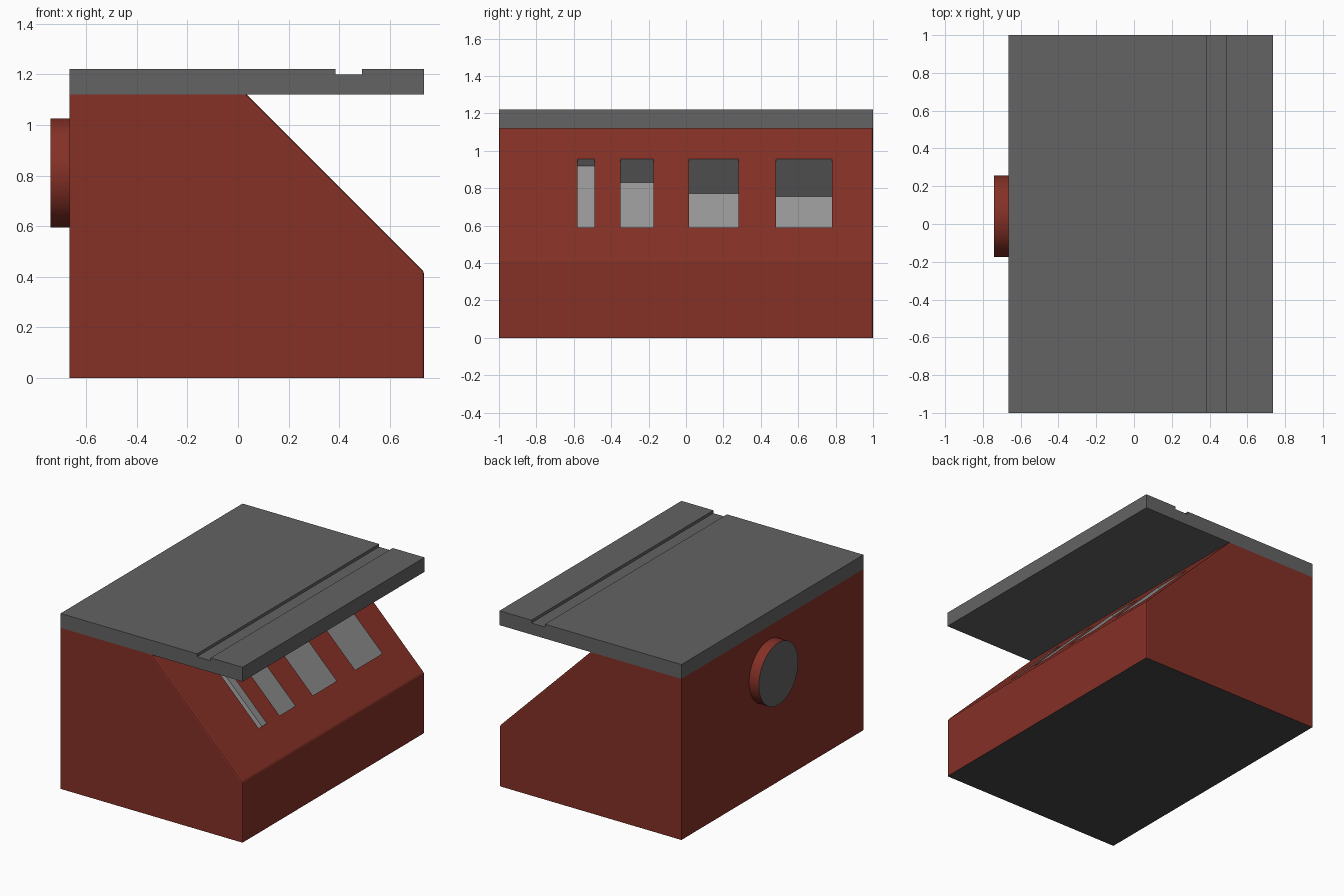
import bpy, bmesh, math
from mathutils import Matrix

if "Cube" in bpy.data.objects:
    bpy.data.objects.remove(bpy.data.objects["Cube"])


def material(name, srgb):
    lin = [((c + 0.055) / 1.055) ** 2.4 for c in srgb] + [1]
    m = bpy.data.materials.new(name)
    m.use_nodes = True
    m.diffuse_color = lin
    m.node_tree.nodes["Principled BSDF"].inputs["Base Color"].default_value = lin
    return m


red = material("brick red", (0.52, 0.19, 0.15))
grey = material("roof grey", (0.39, 0.39, 0.39))
dark = material("base dark grey", (0.27, 0.27, 0.27))
light = material("window light grey", (0.6, 0.6, 0.6))


def finish(name, bm, mats):
    bmesh.ops.recalc_face_normals(bm, faces=bm.faces[:])
    mesh = bpy.data.meshes.new(name)
    bm.to_mesh(mesh)
    bm.free()
    for m in mats:
        mesh.materials.append(m)
    ob = bpy.data.objects.new(name, mesh)
    bpy.context.collection.objects.link(ob)
    return ob


def prism(profile, y0, y1):
    """Extrude an x-z profile along y."""
    bm = bmesh.new()
    face = bm.faces.new([bm.verts.new((x, y0, z)) for x, z in profile])
    ext = bmesh.ops.extrude_face_region(bm, geom=[face])
    moved = [g for g in ext["geom"] if isinstance(g, bmesh.types.BMVert)]
    bmesh.ops.translate(bm, verts=moved, vec=(0, y1 - y0, 0))
    bmesh.ops.recalc_face_normals(bm, faces=bm.faces[:])
    return bm


BACK, FRONT, EAVE, KNEE = -0.665, 0.735, 1.12, 0.42
RIDGE = FRONT + KNEE - EAVE

# Body with a sloping face, slightly softened around the slope and low wall
bm = prism([(BACK, 0), (FRONT, 0), (FRONT, KNEE), (RIDGE, EAVE), (BACK, EAVE)], -1, 1)
bm.normal_update()
soft = [e for e in bm.edges
        if all(v.co.x > RIDGE - 0.01 for v in e.verts)
        and any(v.co.z > 0.3 for v in e.verts)
        and not all(v.co.z > 1 for v in e.verts)]
bmesh.ops.bevel(bm, geom=soft, offset=0.01, segments=2, profile=0.5, affect="EDGES")
bm.normal_update()
for f in bm.faces:
    f.material_index = 1 if f.normal.z < -0.9 else 0
body = finish("body", bm, [red, dark, light])

# Window recesses: y range and depth, cut square to the slope
windows = [(-0.58, -0.49, 0.05), (-0.35, -0.175, 0.177),
           (0.015, 0.28, 0.26), (0.48, 0.78, 0.283)]
LOW, HIGH = 0.59, 0.955
for y0, y1, depth in windows:
    d, o = depth / math.sqrt(2), 0.05
    xa, xb = FRONT + KNEE - LOW, FRONT + KNEE - HIGH
    bm = prism([(xa + o, LOW + o), (xb + o, HIGH + o),
                (xb - d, HIGH - d), (xa - d, LOW - d)], y0, y1)
    for f in bm.faces:
        f.material_index = 2
    cutter = finish("window_cutter", bm, [red, dark, light])
    cutter.hide_render = True
    mod = body.modifiers.new("window", "BOOLEAN")
    mod.operation = "DIFFERENCE"
    mod.solver = "EXACT"
    mod.object = cutter
    bpy.context.view_layer.objects.active = body
    bpy.ops.object.modifier_apply(modifier=mod.name)
    bpy.data.objects.remove(cutter)

# Overhanging flat roof with a shallow groove
TOP, G0, G1 = 1.22, 0.385, 0.49
bm = prism([(BACK, EAVE), (FRONT, EAVE), (FRONT, TOP), (G1, TOP), (G1, TOP - 0.02),
            (G0, TOP - 0.02), (G0, TOP), (BACK, TOP)], -1, 1)
finish("roof", bm, [grey])

# Round porthole on the back wall: red rim, grey pane
bm = bmesh.new()
place = Matrix.Translation((-0.7, 0.04, 0.81)) @ Matrix.Rotation(math.pi / 2, 4, "Y")
bmesh.ops.create_cone(bm, cap_ends=True, segments=64, radius1=0.216, radius2=0.216,
                      depth=0.08, matrix=place)
bm.normal_update()
for f in bm.faces:
    f.material_index = 1 if abs(f.normal.x) > 0.9 else 0
porthole = finish("porthole", bm, [red, grey])
bpy.ops.object.select_all(action="DESELECT")
porthole.select_set(True)
bpy.context.view_layer.objects.active = porthole
bpy.ops.object.shade_smooth_by_angle(angle=math.radians(30))
